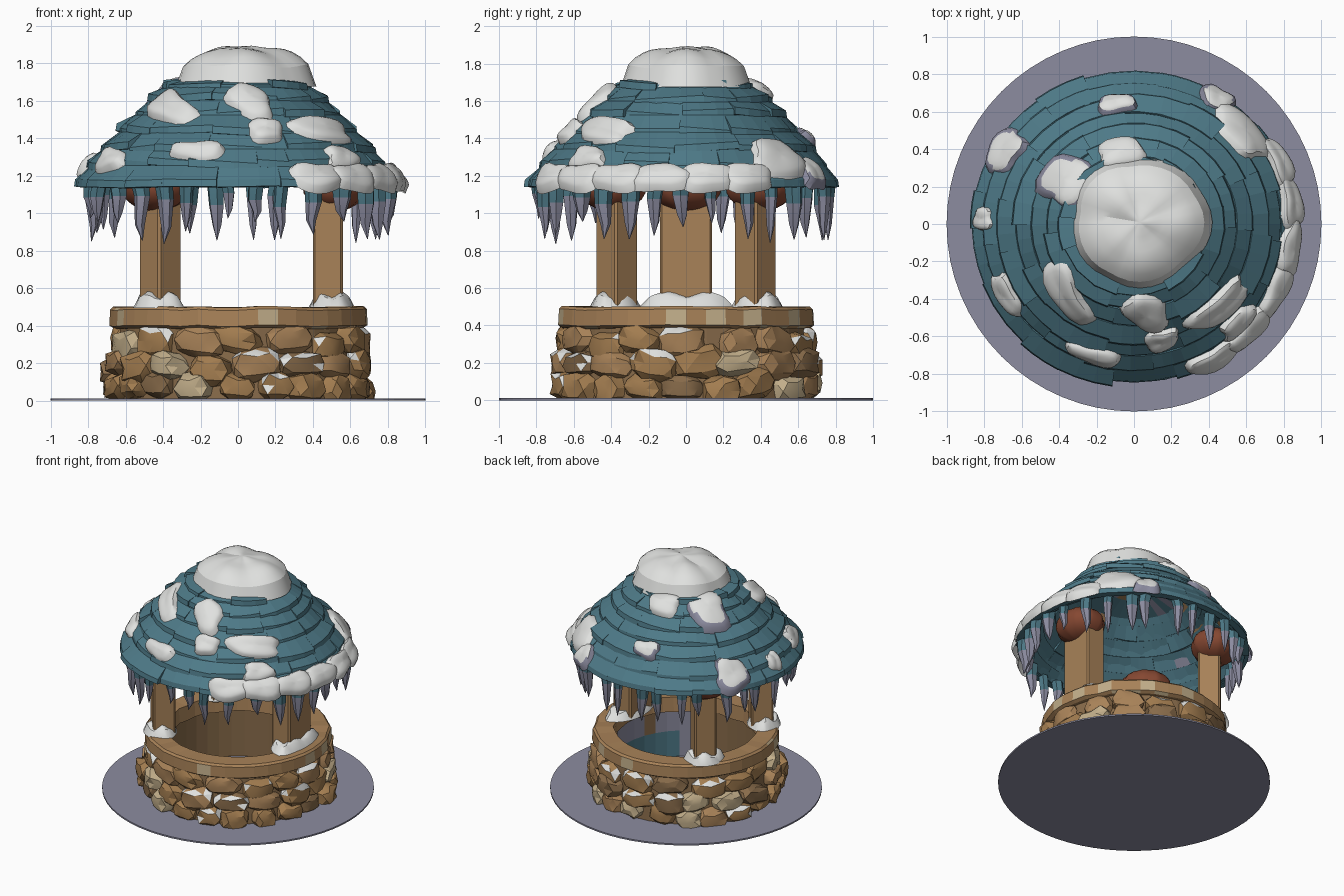
import bpy, bmesh, math, random
from mathutils import Vector, Matrix

if "Cube" in bpy.data.objects:
    bpy.data.objects.remove(bpy.data.objects["Cube"])
random.seed(7)
U = random.uniform
TAU = math.tau

def mat(name, r, g, b):
    m = bpy.data.materials.new(name)
    m.diffuse_color = [((c / 255 + 0.055) / 1.055) ** 2.4 for c in (r, g, b)] + [1]
    m.use_nodes = True
    m.node_tree.nodes["Principled BSDF"].inputs["Base Color"].default_value = m.diffuse_color
    return m

SNOW = mat("snow white", 224, 225, 223)
TEAL = mat("roof teal", 78, 122, 136)
ICE = mat("ice grey violet", 140, 140, 160)
WOOD = mat("wood tan", 168, 130, 88)
STONE = mat("stone brown", 163, 125, 80)
DARK = mat("mortar brown", 136, 107, 74)
BEIGE = mat("stone beige", 194, 174, 138)
RED = mat("red brown", 134, 72, 50)

def finish(name, bm, mats, rule=None, angle=0):
    """Turn a bmesh into an object; rule(face) gives the material slot."""
    if name.startswith(("roof", "icicles")):       # the roof is shallower at the back
        for v in bm.verts:
            v.co.y *= 0.95 if v.co.y > 0 else 0.985
    bmesh.ops.recalc_face_normals(bm, faces=bm.faces)
    bm.normal_update()
    if rule:
        for f in bm.faces:
            f.material_index = rule(f)
    me = bpy.data.meshes.new(name)
    bm.to_mesh(me)
    bm.free()
    for m in mats:
        me.materials.append(m)
    if angle:
        me.shade_smooth()
        me.set_sharp_from_angle(angle=math.radians(angle))
    ob = bpy.data.objects.new(name, me)
    bpy.context.collection.objects.link(ob)
    return ob

def pol(r, a, z):
    return Vector((r * math.cos(a), r * math.sin(a), z))

def revolve(bm, prof, n, jit=0):
    """Spin a closed (r, z) profile round the z axis."""
    rings = []
    for i in range(n):
        j = U(-jit, jit)
        rings.append([bm.verts.new(pol(r + j, TAU * i / n, z + j / 2)) for r, z in prof])
    k = len(prof)
    for i in range(n):
        A, B = rings[i], rings[(i + 1) % n]
        for p in range(k):
            q = (p + 1) % k
            bm.faces.new((A[p], B[p], B[q], A[q]))

def dome_grid(bm, fn, nr, ns):
    """Disc grid: fn(rho, phi) -> point; slot 1 marks the outer rings."""
    c = bm.verts.new(fn(0, 0))
    rings = [[bm.verts.new(fn(k / nr, TAU * s / ns)) for s in range(ns)] for k in range(1, nr + 1)]
    for s in range(ns):
        t = (s + 1) % ns
        bm.faces.new((c, rings[0][s], rings[0][t]))
        for k in range(nr - 1):
            f = bm.faces.new((rings[k][s], rings[k + 1][s], rings[k + 1][t], rings[k][t]))
            f.material_index = int(k == nr - 2 or (k == nr - 3 and s < ns * 0.45))

# ground disc
bm = bmesh.new()
bmesh.ops.create_cone(bm, cap_ends=True, segments=64, radius1=1, radius2=1, depth=0.012,
                      matrix=Matrix.Translation((0, 0, 0.006)))
finish("ground_disc", bm, [ICE])

# well shaft: outer core and inner wall, tinted on the +x inside
bm = bmesh.new()
revolve(bm, [(0.655, 0.01), (0.635, 0.4), (0.535, 0.4), (0.535, 0.22), (0.535, 0.01)], 36)
def shaft_rule(f):
    c = f.calc_center_median()
    if math.hypot(c.x, c.y) < 0.56 and c.x > 0.1 and c.y < 0.35:
        return random.choice((1, 1, 2) if c.z < 0.2 else (0, 1, 2, 2))
    return 0
finish("well_shaft", bm, [DARK, TEAL, ICE], shaft_rule)

# stones in three staggered courses
def stone(bm, a, r, z, lt, lz, lr, slot, snowy):
    rot = Matrix.Rotation(a, 4, 'Z') @ Matrix.Rotation(U(-.22, .22), 4, 'X')
    res = bmesh.ops.create_icosphere(bm, subdivisions=2, radius=1)
    off = Vector((U(-9, 9), U(-9, 9), U(-9, 9)))
    for v in res["verts"]:
        d = v.co.copy()
        m = max(abs(d.x), abs(d.y), abs(d.z)) ** 0.6          # boxier than a ball
        d = d / m * 0.82 * (1 + 0.12 * math.sin(5 * d.x + off.x) * math.cos(4 * d.y + off.y) + U(-.04, .04))
        v.co = rot @ Vector((d.x * lr, d.y * lt, d.z * lz)) + pol(r, a, z)
        v.co.z = max(v.co.z, 0.005)
        h = math.hypot(v.co.x, v.co.y)
        if h < 0.56:                                           # keep out of the shaft
            v.co.xy *= 0.56 / h
    bm.normal_update()
    for f in {f for v in res["verts"] for f in v.link_faces}:
        f.material_index = 3 if snowy and 0.3 < f.normal.z < 0.85 else slot

bm = bmesh.new()
for z, r, n, lz, snow in ((0.07, 0.645, 20, 0.10, .12), (0.185, 0.64, 17, 0.105, .22), (0.305, 0.615, 16, 0.11, .4)):
    off = U(0, 1)
    for i in range(n):
        stone(bm, TAU * (i + off + U(-.16, .16)) / n, r + U(-.015, .015), z + U(-.025, .025),
              TAU * r / n * U(.54, .70), lz * U(.8, 1.08), U(.085, .12),
              random.choices((0, 1, 2, 4), (6, 2.2, 1.5, 2))[0], random.random() < snow)
finish("wall_stones", bm, [STONE, BEIGE, DARK, SNOW, WOOD], None, 22)

# rim ring with a few paler blocks on its outer side
bm = bmesh.new()
revolve(bm, [(0.66, 0.385), (0.685, 0.40), (0.68, 0.485), (0.665, 0.50), (0.53, 0.50), (0.52, 0.385)], 40, jit=0.008)
def rim_rule(f):
    c = f.calc_center_median()
    return int(math.hypot(c.x, c.y) > 0.655 and c.z < 0.49 and random.random() < 0.25)
finish("well_rim", bm, [WOOD, BEIGE], rim_rule)

# three posts, each with a lobed red-brown knob and snow at its foot
POSTS = [(0.48, 0.0, 0.0, 0.16, 0.28), (-0.415, 0.37, 2.40, 0.165, 0.165), (-0.415, -0.37, -2.40, 0.165, 0.165)]
for i, (x, y, a, sr, st) in enumerate(POSTS):
    M = Matrix.Translation((x, y, 0)) @ Matrix.Rotation(a, 4, 'Z')
    bm = bmesh.new()
    bmesh.ops.create_cube(bm, size=1, matrix=M @ Matrix.Translation((0, 0, 0.82)) @ Matrix.Diagonal((sr, st, 0.68, 1)))
    bmesh.ops.bevel(bm, geom=bm.edges[:], offset=0.012, segments=1, affect='EDGES')
    finish("post_%d" % (i + 1), bm, [WOOD])
    bm = bmesh.new()
    res = bmesh.ops.create_uvsphere(bm, u_segments=30, v_segments=12, radius=1)
    for v in res["verts"]:
        lobe = 1 - 0.10 * abs(math.sin(5 * math.atan2(v.co.y, v.co.x)))
        v.co = M @ Vector((0.035 + v.co.x * 0.18 * lobe, v.co.y * 0.205 * lobe, 1.14 + v.co.z * 0.13))
    finish("post_knob_%d" % (i + 1), bm, [RED], None, 35)
    bm = bmesh.new()
    lt = 0.25 if i == 0 else 0.15
    ph = U(0, 6)
    dome_grid(bm, lambda q, p: M @ Vector((
        0.02 + 0.125 * q * math.cos(p), lt * q * math.sin(p) * (1 + .1 * math.sin(3 * p + ph)),
        0.495 + (0.075 + 0.018 * math.sin(4 * p + ph)) * math.sqrt(max(0, 1 - q ** 4)))), 5, 20)
    finish("post_snow_%d" % (i + 1), bm, [SNOW], lambda f: 0, 40)

# roof profile: lower lip of every shingle course
PROF = [(0.875, 1.15), (0.80, 1.25), (0.73, 1.34), (0.645, 1.43), (0.565, 1.52),
        (0.48, 1.60), (0.40, 1.67), (0.28, 1.715), (0.05, 1.75)]

def roof_z(r):
    """Height of the roof at radius r."""
    for (r1, z1), (r0, z0) in zip(PROF, PROF[1:]):
        if r >= r0 or r0 == 0.05:
            return z1 + (z0 - z1) * (r - r1) / (r0 - r1)

# shingles: wedge tiles, thick at the lip, tucked under the course above
bm = bmesh.new()
for i in range(7):
    (r0, z0), (r1, z1) = PROF[i], PROF[i + 1]
    n = max(7, round(TAU * r0 / 0.30))
    off = U(0, 1)
    cuts = [TAU * (k + off + U(-.25, .25)) / n for k in range(n)]
    for k in range(n):
        a0, a1 = cuts[k], cuts[(k + 1) % n] + (TAU if k == n - 1 else 0)
        g = 0.3 if i == 0 else 1
        dr, dz, tw = U(-.018, .016), U(-.016, .010) * g, U(-.014, .014) * g
        cols = []
        for s in range(4):
            a = a0 + (a1 - a0) * s / 3
            R, Z = r0 + dr, z0 + dz + tw * (s / 3 - .5) * 2
            cols.append([bm.verts.new(pol(*p)) for p in (
                (R - 0.05, a, Z - 0.012), (R, a, Z - 0.008), (R - 0.006, a, Z + 0.030),
                (r1 - 0.012, a, z1 + 0.004), (r1 - 0.06, a, z1 - 0.03))])
        for A, B in zip(cols, cols[1:]):
            for p in range(5):
                bm.faces.new((A[p], B[p], B[(p + 1) % 5], A[(p + 1) % 5]))
        bm.faces.new(cols[0])
        bm.faces.new(cols[-1])
finish("roof_shingles", bm, [TEAL])

# hollow roof lining with a few stained panels
bm = bmesh.new()
revolve(bm, [(0.86, 1.145), (0.80, 1.145), (0.72, 1.27), (0.55, 1.46), (0.38, 1.61), (0.2, 1.66), (0.01, 1.67),
             (0.01, 1.73), (0.26, 1.69), (0.46, 1.58), (0.62, 1.42), (0.78, 1.24)], 32)
def lining_rule(f):
    c = f.calc_center_median()
    if f.normal.z < 0 and math.hypot(c.x, c.y) < 0.7 and random.random() < 0.2:
        return random.choice((1, 1, 2))
    return 0
finish("roof_lining", bm, [TEAL, ICE, WOOD], lining_rule)

# icicles under the eave: teal at the root, grey violet at the tip
bm = bmesh.new()
N = 30
for i in range(N):
    a = TAU * (i + U(-.3, .3)) / N
    L, w = U(0.17, 0.33), U(0.036, 0.056)
    c = pol(U(0.775, 0.815), a, 0)
    rings = []
    for t, s in ((0, 1), (U(.2, .42), 0.9), (0.72, 0.55), (1, 0.04)):
        ctr = c + Vector((U(-.008, .008), U(-.008, .008), 1.155 - L * t))
        rings.append([bm.verts.new(ctr + pol(w * s, a + TAU * k / 6, 0)) for k in range(6)])
    for k4, (A, B) in enumerate(zip(rings, rings[1:])):
        for k in range(6):
            f = bm.faces.new((A[k], A[(k + 1) % 6], B[(k + 1) % 6], B[k]))
            f.material_index = int(k4 > 0)
    bm.faces.new(rings[0])
    bm.faces.new(rings[-1]).material_index = 1
finish("icicles", bm, [TEAL, ICE], None, 40)

# snow patches that hug the roof: angle, radius, half length, half depth, tilt, icy edge
PATCHES = [(225, .52, .21, .075, .3, 0), (277, .48, .13, .095, .6, 0), (283, .64, .10, .055, 0, 0),
           (315, .64, .21, .065, .1, 0), (253, .74, .16, .045, 0, 0), (209, .78, .13, .05, 0, 0),
           (178, .80, .07, .05, 0, 0), (149, .80, .14, .085, 0, 1), (146, .43, .15, .15, 0, 1),
           (100, .40, .13, .09, 0, 0), (98, .68, .11, .05, 0, 1), (42, .77, .19, .09, 0, 0),
           (58, .83, .10, .06, 0, 1), (316, .77, .12, .05, 0, 0)]
PATCHES += [(a, .845, .165, .052, 0, 0) for a in (300, 317, 334, 351, 8, 24)]
for i, (a, r0, lu, lv, tilt, icy) in enumerate(PATCHES):
    p1, p2 = U(0, 6), U(0, 6)
    def point(q, p):
        c, s = math.cos(p), math.sin(p)
        k = q / (abs(c) ** 3 + abs(s) ** 3) ** (1 / 3) * (1 + .10 * math.sin(3 * p + p1) + .05 * math.sin(5 * p + p2))
        u, v = k * c * lu, k * s * lv
        u, v = u * math.cos(tilt) - v * math.sin(tilt), u * math.sin(tilt) + v * math.cos(tilt)
        h = 0.055 * math.sqrt(max(0, 1 - q ** 4)) * (1 + .2 * math.sin(2 * p + p2) * q) - 0.012
        r = r0 + v
        return pol(r + 0.62 * h, math.radians(a) + u / r0, roof_z(r) + 0.70 * h)
    bm = bmesh.new()
    dome_grid(bm, point, 6, 22)
    finish("roof_snow_%d" % (i + 1), bm, [SNOW, ICE if icy else SNOW], None, 40)

# lumpy snow cap on the peak
bm = bmesh.new()
def cap(q, p):
    lobe = 0.6 * abs(math.cos(2.5 * p + .4)) + 0.25 * math.sin(3 * p + 1) + 0.2
    R = q * (0.355 + 0.035 * lobe)
    z = 1.675 + (0.12 + 0.03 * lobe * min(1, q * 2)) * math.sqrt(max(0, 1 - q ** 6)) + 0.09 * (1 - q ** 1.5)
    z += 0.008 * math.sin(9 * R * math.cos(p) * 3 + 1) * math.cos(8 * R * math.sin(p) * 3) * (1 - q)
    return Vector((0.03 + R * math.cos(p), 0.01 + R * math.sin(p) * 0.93, z))
dome_grid(bm, cap, 9, 36)
finish("snow_cap", bm, [SNOW], lambda f: 0, 25)
